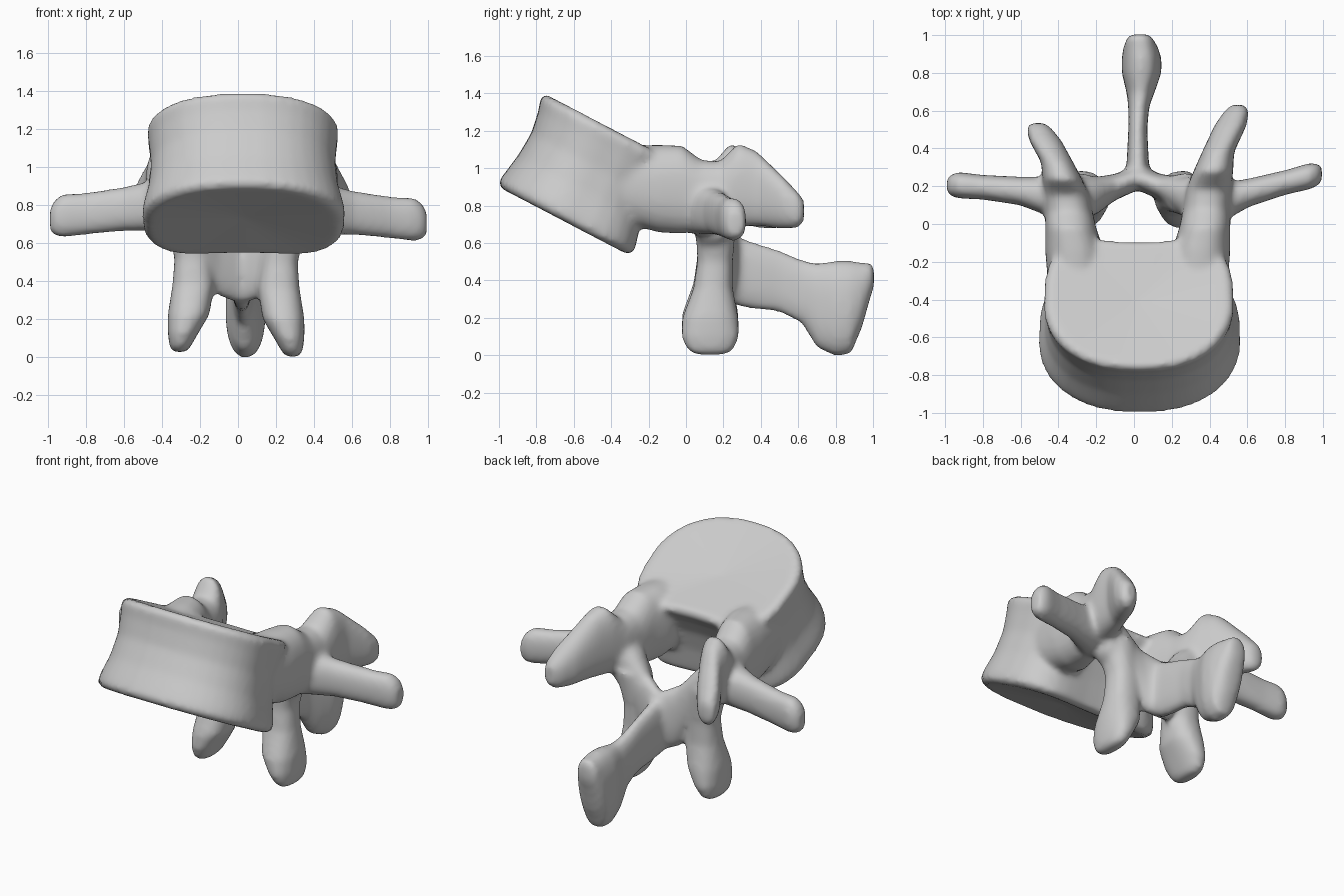
import bpy, bmesh, math
from mathutils import Vector

if "Cube" in bpy.data.objects:
    bpy.data.objects.remove(bpy.data.objects["Cube"])

bone = bpy.data.materials.new("bone_grey")
bone.use_nodes = True
tone = (0.6, 0.6, 0.6, 1)
bone.diffuse_color = tone
bone.node_tree.nodes["Principled BSDF"].inputs["Base Color"].default_value = tone

SIDES = 40
CENTRE = 0.02
parts = []


def skin(name, rings, sink=0.0):
    """Bridge rings of points into a closed solid; sink dishes the two end caps."""
    bm = bmesh.new()
    loops = [[bm.verts.new(p) for p in ring] for ring in rings]
    for a, b in zip(loops, loops[1:]):
        for i in range(SIDES):
            j = (i + 1) % SIDES
            bm.faces.new((a[i], a[j], b[j], b[i]))
    mids = [sum(ring, Vector()) / SIDES for ring in rings]
    axis = (mids[-1] - mids[0]).normalized()
    for loop, mid, sign in ((loops[0], mids[0], 1), (loops[-1], mids[-1], -1)):
        hub = bm.verts.new(mid + axis * sink * sign)
        for i in range(SIDES):
            bm.faces.new((loop[i], loop[(i + 1) % SIDES], hub))
    bmesh.ops.recalc_face_normals(bm, faces=bm.faces)
    mesh = bpy.data.meshes.new(name)
    bm.to_mesh(mesh)
    bm.free()
    obj = bpy.data.objects.new(name, mesh)
    bpy.context.collection.objects.link(obj)
    mesh.materials.append(bone)
    parts.append(obj)


def power(v, e):
    return math.copysign(abs(v) ** e, v)


def loft(name, axis, stations):
    """Rounded sections square to one axis; each station is centre plus two half sizes."""
    u, v = [k for k in range(3) if k != axis]
    rings = []
    for x, y, z, hu, hv in stations:
        ring = []
        for i in range(SIDES):
            t = math.tau * i / SIDES
            p = Vector((x, y, z))
            p[u] += hu * power(math.cos(t), 0.85)
            p[v] += hv * power(math.sin(t), 0.85)
            ring.append(p)
        rings.append(ring)
    skin(name, rings)


# Vertebral body: tilted drum, slightly waisted, with a flattened and hollowed back
base, top = Vector((0.03, -0.655, 0.715)), Vector((0.025, -0.42, 1.225))
back = Vector((0, 0.886, -0.463))
rings = []
for t, wide, deep in ((0, 0.5, 0.375), (0.05, 0.535, 0.405), (0.15, 0.53, 0.395),
                      (0.35, 0.5, 0.37), (0.6, 0.485, 0.355), (0.82, 0.495, 0.37),
                      (0.95, 0.505, 0.39), (1, 0.475, 0.365)):
    ring = []
    for i in range(SIDES):
        c, s = math.cos(math.tau * i / SIDES), math.sin(math.tau * i / SIDES)
        reach = 1.2 * s ** 0.6 * (1 - 0.18 * s ** 6) if s > 0 else s
        ring.append(base.lerp(top, t) + back * deep * reach
                    + Vector((wide * power(c, 0.85), 0, 0)))
    rings.append(ring)
skin("body", rings, 0.04)

for side, label in ((1, "left"), (-1, "right")):
    is_left = side > 0

    def sx(x):
        return side * x + CENTRE

    # Pedicle running back into the upper joint process
    stretch = 1 if is_left else 0.85
    loft(label + "_upper_process", 1, [
        (sx(x), y * (stretch if y > 0 else 1), z, hx, hz) for x, y, z, hx, hz in (
            (0.32, -0.38, 0.92, 0.15, 0.2), (0.335, -0.14, 0.89, 0.155, 0.235),
            (0.355, -0.02, 0.885, 0.135, 0.235), (0.365, 0.08, 0.855, 0.125, 0.19),
            (0.375, 0.18, 0.86, 0.12, 0.175), (0.4, 0.28, 0.91, 0.105, 0.225),
            (0.425, 0.38, 0.89, 0.085, 0.2), (0.49, 0.52, 0.815, 0.085, 0.14),
            (0.525, 0.6, 0.775, 0.065, 0.095), (0.53, 0.63, 0.77, 0.035, 0.06))])

    # Side process
    lean = 0.18 if is_left else 0.0
    shift = -0.01 if is_left else 0.025
    drop = -0.005 if is_left else 0.015
    loft(label + "_side_process", 0, [
        (sx(x + shift), y + lean * (x - 0.65), z + drop, hy, hz) for x, y, z, hy, hz in (
            (0.36, 0.12, 0.8, 0.13, 0.15), (0.47, 0.15, 0.78, 0.1, 0.13),
            (0.6, 0.175, 0.765, 0.075, 0.115), (0.8, 0.195, 0.74, 0.065, 0.11),
            (0.92, 0.205, 0.73, 0.07, 0.115), (0.96, 0.205, 0.72, 0.06, 0.095),
            (0.985, 0.205, 0.71, 0.04, 0.06))])

    # Lower joint process, splayed and rounded at the tip
    splay = 0.0 if is_left else 0.02
    lift = 0.0 if is_left else 0.025
    loft(label + "_lower_process", 2, [
        (side * (x + splay), y, z + lift, hx, hy) for x, y, z, hx, hy in (
            (0.27, 0.16, 0.72, 0.1, 0.11), (0.22, 0.155, 0.5, 0.095, 0.095),
            (0.215, 0.145, 0.36, 0.11, 0.105), (0.24, 0.13, 0.2, 0.11, 0.15),
            (0.27, 0.13, 0.1, 0.08, 0.155), (0.285, 0.13, 0.03, 0.055, 0.125),
            (0.288, 0.13, 0.002, 0.035, 0.08))])

# Arch plate closing the canal behind the body
half = ((0.36, 0.14, 0.79, 0.11, 0.17), (0.22, 0.15, 0.67, 0.1, 0.17),
        (0.12, 0.195, 0.52, 0.07, 0.2))
loft("arch_plate", 0,
     [(CENTRE + x, *rest) for x, *rest in half]
     + [(CENTRE, 0.245, 0.47, 0.065, 0.19)]
     + [(CENTRE - x, *rest) for x, *rest in reversed(half)])

# Rear spine, thin at the root and club shaped at the end
loft("rear_spine", 1, [
    (CENTRE, 0.2, 0.47, 0.1, 0.17), (CENTRE, 0.3, 0.44, 0.06, 0.185),
    (CENTRE, 0.5, 0.395, 0.05, 0.165), (0.025, 0.62, 0.34, 0.055, 0.17),
    (0.035, 0.7, 0.265, 0.075, 0.225), (0.04, 0.8, 0.25, 0.105, 0.255),
    (0.04, 0.88, 0.255, 0.105, 0.25), (0.035, 0.94, 0.32, 0.09, 0.175),
    (0.03, 0.985, 0.4, 0.07, 0.095), (0.03, 1.005, 0.42, 0.045, 0.055)])

# Fuse everything into one smooth bone
bpy.ops.object.select_all(action="DESELECT")
for obj in parts:
    obj.select_set(True)
bpy.context.view_layer.objects.active = parts[0]
bpy.ops.object.join()
vertebra = bpy.context.object
vertebra.name = "vertebra"
fuse = vertebra.modifiers.new("fuse", "REMESH")
fuse.mode = "VOXEL"
fuse.voxel_size = 0.018
fuse.use_smooth_shade = True
soften = vertebra.modifiers.new("soften", "SMOOTH")
soften.factor = 0.5
soften.iterations = 9
bpy.ops.object.convert(target="MESH")
bpy.ops.object.shade_smooth()
